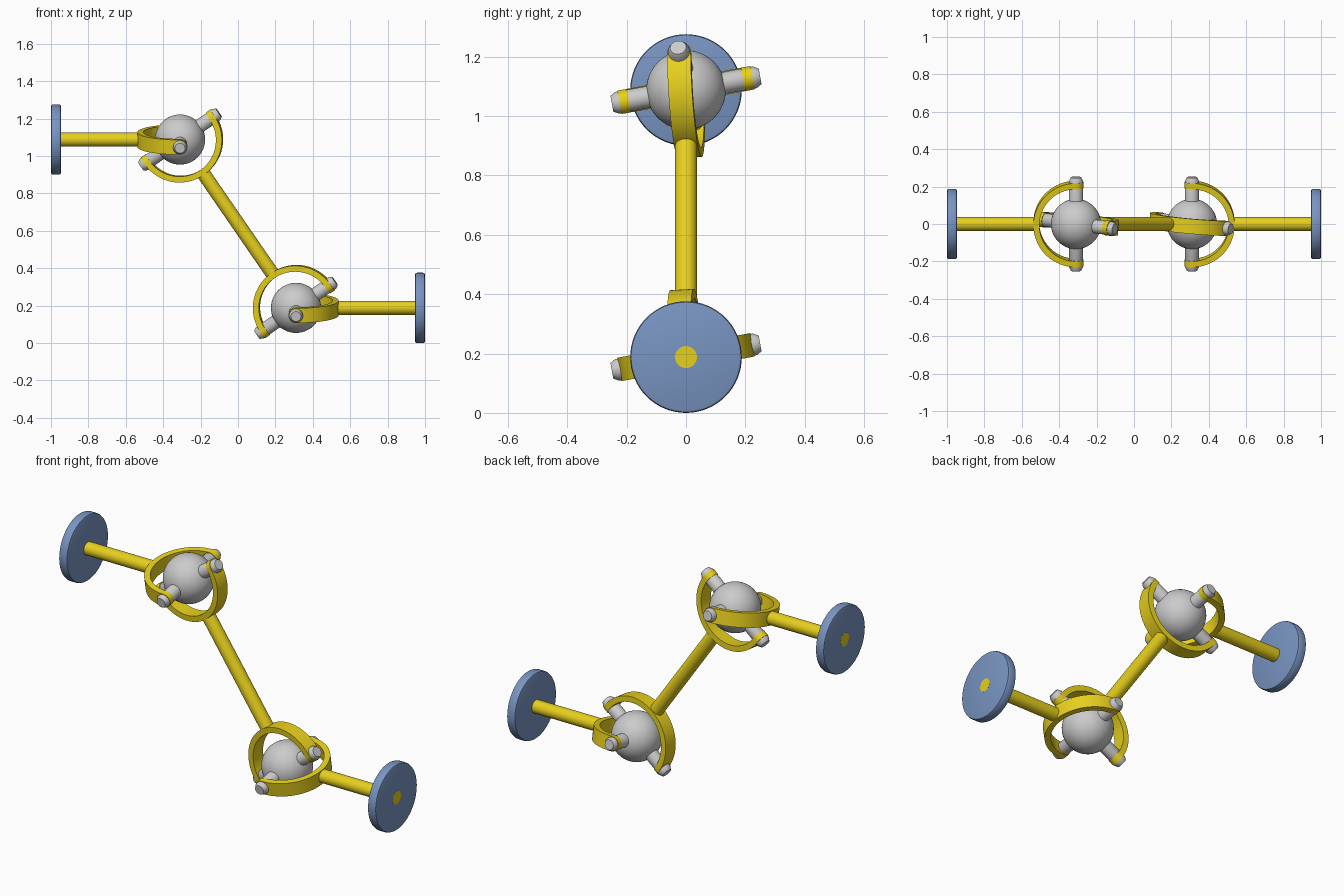
import bpy, bmesh
from math import sin, cos, pi, radians, sqrt
from mathutils import Vector, Matrix

if "Cube" in bpy.data.objects:
    bpy.data.objects.remove(bpy.data.objects["Cube"])


def material(name, color):
    m = bpy.data.materials.new(name)
    m.diffuse_color = color
    m.use_nodes = True
    m.node_tree.nodes["Principled BSDF"].inputs["Base Color"].default_value = m.diffuse_color
    return m


YELLOW = material("yellow_paint", (0.80, 0.63, 0.012, 1))
BLUE = material("blue_paint", (0.19, 0.30, 0.54, 1))


def frame(origin, x, y):
    """Matrix with local X and Y along the given perpendicular directions."""
    z = x.cross(y)
    return Matrix.Translation(origin) @ Matrix((x, y, z)).transposed().to_4x4()


def make(name, bm, matrix=None, mat=None):
    bmesh.ops.remove_doubles(bm, verts=bm.verts, dist=1e-5)
    bmesh.ops.recalc_face_normals(bm, faces=bm.faces)
    if matrix:
        bm.transform(matrix)
    me = bpy.data.meshes.new(name)
    bm.to_mesh(me)
    bm.free()
    ob = bpy.data.objects.new(name, me)
    bpy.context.collection.objects.link(ob)
    if mat:
        me.materials.append(mat)
    bpy.ops.object.select_all(action='DESELECT')
    ob.select_set(True)
    bpy.context.view_layer.objects.active = ob
    bpy.ops.object.shade_smooth_by_angle(angle=radians(30))
    return ob


def lathe(name, start, direction, profile, mat=None, n=48):
    """Solid of revolution; profile is (radius, distance along direction)."""
    bm = bmesh.new()
    rings = [[bm.verts.new((r * cos(2 * pi * i / n), r * sin(2 * pi * i / n), h))
              for i in range(n)] for r, h in profile]
    for a, b in zip(rings, rings[1:]):
        for i in range(n):
            j = (i + 1) % n
            bm.faces.new((a[i], a[j], b[j], b[i]))
    bm.faces.new(rings[0])
    bm.faces.new(rings[-1])
    rot = Vector((0, 0, 1)).rotation_difference(direction).to_matrix().to_4x4()
    return make(name, bm, Matrix.Translation(start) @ rot, mat)


def yoke(name, centre, pin_axis, shaft_dir):
    """Half-ring band with two rounded ears; the shaft leaves along local +Y."""
    r_in, r_out, half = 0.196, 0.228, 0.04
    stations = []                                  # (cos, sin, ear offset, half width)
    ear = [half * sin(pi / 2 * k / 10) for k in range(10, 0, -1)]
    for s in ear:
        stations.append((1, 0, -s, sqrt(max(half * half - s * s, 1e-8))))
    for k in range(49):
        t = pi * k / 48
        stations.append((cos(t), sin(t), 0, half))
    for s in reversed(ear):
        stations.append((-1, 0, -s, sqrt(max(half * half - s * s, 1e-8))))
    bm = bmesh.new()
    loops = [[bm.verts.new((r * c, r * s + off, z))
              for r, z in ((r_in, -w), (r_out, -w), (r_out, w), (r_in, w))]
             for c, s, off, w in stations]
    for a, b in zip(loops, loops[1:]):
        for i in range(4):
            j = (i + 1) % 4
            bm.faces.new((a[i], a[j], b[j], b[i]))
    bm.faces.new(loops[0])
    bm.faces.new(loops[-1])
    return make(name, bm, frame(centre, pin_axis, shaft_dir), YELLOW)


# layout: two joints, a slanted middle shaft and two level end shafts
upper = Vector((-0.31, 0, 1.088))
lower = Vector((0.31, 0, 0.188))
X = Vector((1, 0, 0))
slant = (lower - upper).normalized()
tilt = radians(10.5)
axis_end = Vector((0, cos(tilt), sin(tilt)))       # pins held by the end yokes
axis_mid = axis_end.cross(slant).normalized()      # pins held by the middle yokes
axis_mid_yoke = axis_mid
R = 0.037

for label, c, out, inward in (("upper", upper, -X, slant), ("lower", lower, X, -slant)):
    # central ball
    bm = bmesh.new()
    bmesh.ops.create_uvsphere(bm, u_segments=48, v_segments=24, radius=0.134)
    make(label + "_ball", bm, Matrix.Translation(c))
    # cross pins with chamfered ends
    for kind, ax in (("end", axis_end), ("middle", axis_mid)):
        lathe(f"{label}_{kind}_pin", c, ax,
              [(0.027, -0.254), (R, -0.236), (R, 0.236), (0.027, 0.254)], n=32)
    # yokes gripping the pins
    yoke(label + "_end_yoke", c, axis_end, out)
    yoke(label + "_middle_yoke", c, axis_mid_yoke, inward)
    # level end shaft, just showing through the disc face
    reach = 1.0 - abs(c.x)
    lathe(label + "_end_shaft", c, out, [(R, 0.208), (R, reach + 0.0005)], YELLOW)
    # end disc with rounded rim
    lathe(label + "_disc", c + out * (reach - 0.054), out,
          [(0.177, 0), (0.185, 0.003), (0.188, 0.011),
           (0.188, 0.043), (0.185, 0.051), (0.177, 0.054)], BLUE, n=64)

# slanted middle shaft
length = (lower - upper).length
lathe("middle_shaft", upper, slant, [(R, 0.208), (R, length - 0.208)], YELLOW)
